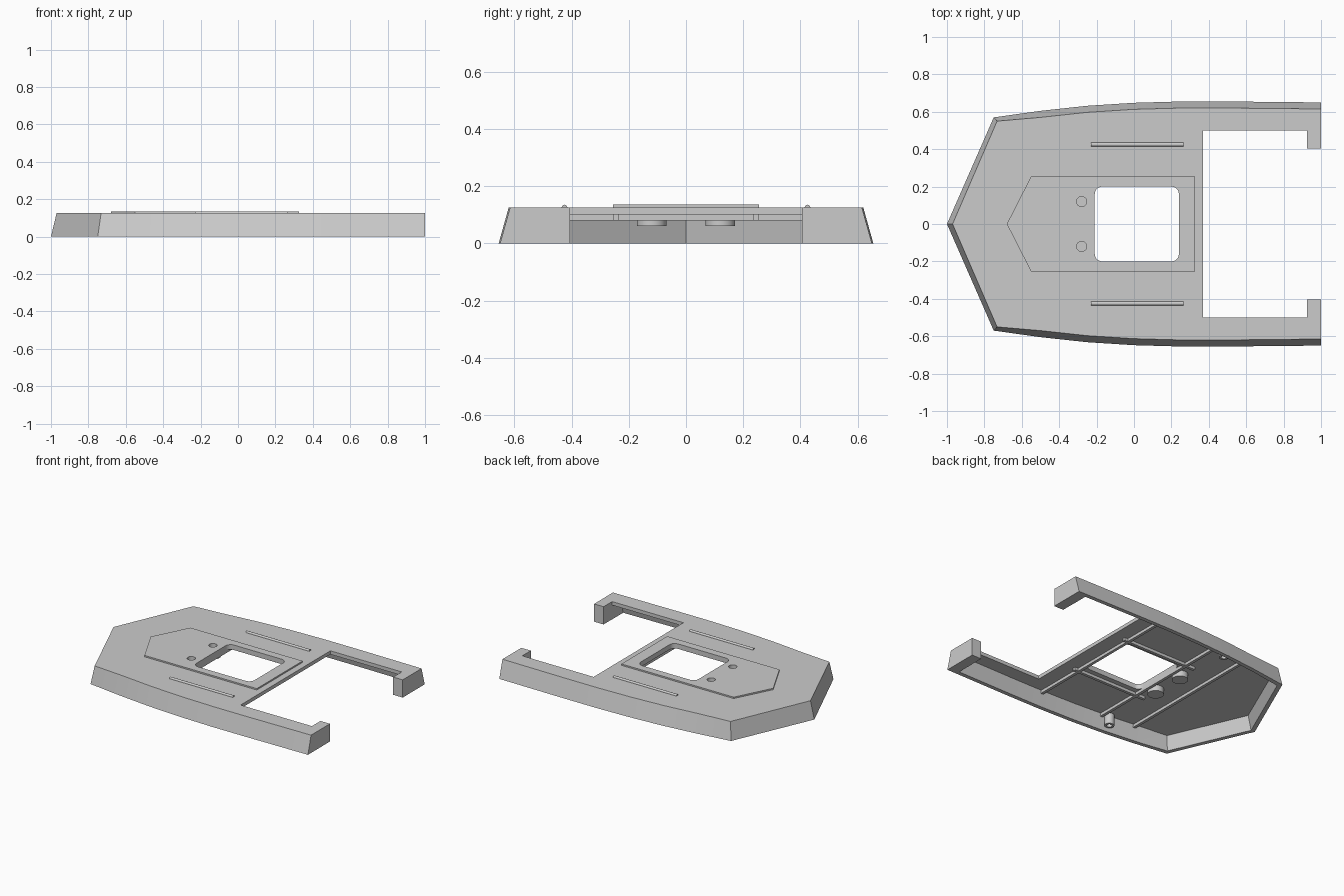
import bpy, bmesh
from mathutils import Matrix, Vector

if "Cube" in bpy.data.objects:
    bpy.data.objects.remove(bpy.data.objects["Cube"], do_unlink=True)

DECK, UNDER, PLATE = 0.125, 0.10, 0.135

grey = bpy.data.materials.new("hull grey")
grey.use_nodes = True
grey.diffuse_color = (0.6, 0.6, 0.6, 1)
grey.node_tree.nodes["Principled BSDF"].inputs["Base Color"].default_value = (0.6, 0.6, 0.6, 1)


def finish(name, bm):
    bmesh.ops.recalc_face_normals(bm, faces=bm.faces)
    mesh = bpy.data.meshes.new(name)
    bm.to_mesh(mesh)
    bm.free()
    mesh.materials.append(grey)
    obj = bpy.data.objects.new(name, mesh)
    bpy.context.collection.objects.link(obj)
    return obj


def loft(name, low, high, z0, z1):
    """Solid between two matching outlines."""
    bm = bmesh.new()
    a = [bm.verts.new((x, y, z0)) for x, y in low]
    b = [bm.verts.new((x, y, z1)) for x, y in high]
    n = len(a)
    bm.faces.new(a)
    bm.faces.new(b)
    for i in range(n):
        j = (i + 1) % n
        bm.faces.new((a[i], a[j], b[j], b[i]))
    return finish(name, bm)


def box(name, x0, x1, y0, y1, z0, z1, corner=0):
    bm = bmesh.new()
    bmesh.ops.create_cube(bm, size=1)
    size = Vector((x1 - x0, y1 - y0, z1 - z0))
    mid = Vector((x0 + x1, y0 + y1, z0 + z1)) / 2
    bm.transform(Matrix.Translation(mid) @ Matrix.Diagonal(size).to_4x4())
    if corner:
        upright = [e for e in bm.edges if abs(e.verts[0].co.z - e.verts[1].co.z) > 0.01]
        bmesh.ops.bevel(bm, geom=upright, offset=corner, segments=5, profile=0.5, affect='EDGES')
    return finish(name, bm)


def cylinder(name, x, y, z0, z1, r, sides=24):
    bm = bmesh.new()
    bmesh.ops.create_cone(bm, cap_ends=True, segments=sides, radius1=r, radius2=r, depth=z1 - z0,
                          matrix=Matrix.Translation((x, y, (z0 + z1) / 2)))
    return finish(name, bm)


def cut(obj, cutters):
    """Subtract the cutters, then remove them."""
    for c in cutters:
        c.hide_render = True
        mod = obj.modifiers.new("cut", 'BOOLEAN')
        mod.operation, mod.solver, mod.object = 'DIFFERENCE', 'EXACT', c
    bpy.context.view_layer.update()
    deps = bpy.context.evaluated_depsgraph_get()
    mesh = bpy.data.meshes.new_from_object(obj.evaluated_get(deps))
    obj.modifiers.clear()
    obj.data = mesh
    for c in cutters:
        bpy.data.objects.remove(c, do_unlink=True)


def smooth(obj):
    bpy.ops.object.select_all(action='DESELECT')
    obj.select_set(True)
    bpy.context.view_layer.objects.active = obj
    bpy.ops.object.shade_smooth_by_angle(angle=0.5)


def mirrored(half):
    """Bow tip first, then one side, then the other side back."""
    return half + [(x, -y) for x, y in reversed(half) if y > 0]


# Hull outlines at the keel line and at the deck
SIDE = [(-0.75, 0.57), (-0.5, 0.605), (-0.25, 0.632), (0, 0.648), (0.25, 0.655), (0.5, 0.655), (1, 0.65)]


def outline(z, inset=0, stern=1.0):
    t = z / DECK
    half = [(-1 + 0.03 * t + inset * 1.1, 0)]
    for i, (x, y) in enumerate(SIDE):
        x += (0.018 * t + inset * 0.7) if i == 0 else 0
        y -= (0.02 if i == 0 else 0.035) * t + inset
        half.append((min(x, stern), y))
    return mirrored(half)


# Hollow hull with an open stern well and a hatch
hull = loft("hull_shell", outline(0), outline(DECK), 0, DECK)
cavity = loft("cavity_cutter", outline(-0.02, 0.028, 0.925), outline(UNDER, 0.028, 0.925), -0.02, UNDER)
cups = [cylinder("cup_cutter", -0.28, s * 0.12, 0.11, 0.2, 0.027) for s in (1, -1)]
cut(hull, [
    cavity,
    box("well_cutter", 0.37, 0.926, -0.5, 0.5, -0.1, 0.3),
    box("slot_cutter", 0.9, 1.1, -0.405, 0.405, -0.1, 0.3),
    box("hatch_cutter", -0.21, 0.24, -0.2, 0.2, -0.1, 0.3, 0.04),
] + cups)
smooth(hull)

# Raised pointed plate around the hatch
shape = mirrored([(-0.68, 0), (-0.55, 0.255), (0.325, 0.255)])
plate = loft("hatch_plate", shape, shape, DECK - 0.002, PLATE)
cut(plate, [box("plate_hatch_cutter", -0.21, 0.24, -0.2, 0.2, 0, 0.3, 0.04)]
    + [cylinder("plate_hole_cutter", -0.28, s * 0.12, 0, 0.3, 0.027) for s in (1, -1)])
smooth(plate)

# Cross ribs under the deck
for i, (x, reach) in enumerate([(0.255, 0.605), (-0.22, 0.59), (-0.47, 0.565)]):
    box(f"cross_rib_{i + 1}", x - 0.01, x + 0.01, -reach, reach, 0.08, UNDER + 0.005)

for name, s in (("left", 1), ("right", -1)):
    # Long ribs beside the hatch
    box(f"{name}_long_rib", -0.29, 0.29, s * 0.245 - 0.01, s * 0.245 + 0.01, 0.08, UNDER + 0.005)
    # Sockets hanging below the deck
    smooth(cylinder(f"{name}_socket", -0.28, s * 0.12, 0.06, UNDER + 0.005, 0.052))
    # Hollow posts by the side walls
    post = cylinder(f"{name}_post", -0.27, s * 0.565, 0.025, UNDER + 0.005, 0.032)
    cut(post, [cylinder("post_cutter", -0.27, s * 0.565, -0.1, 0.07, 0.018)])
    smooth(post)
    # Round rails on the deck
    rail = cylinder(f"{name}_rail", 0, 0, -0.247, 0.247, 0.01, 16)
    rail.data.transform(Matrix.Translation((0.017, s * 0.425, DECK)) @ Matrix.Rotation(1.5708, 4, 'Y'))
    smooth(rail)
